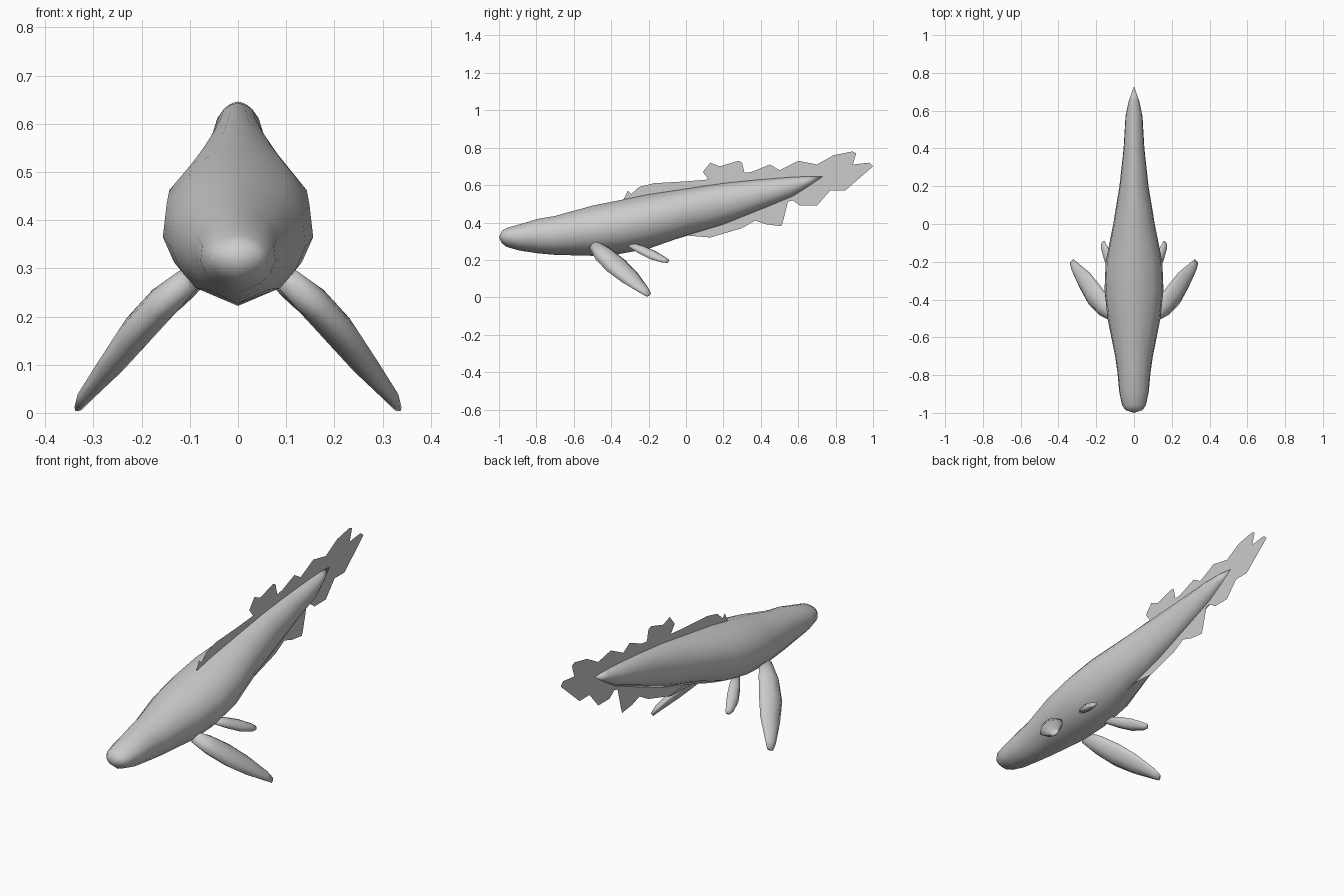
import bpy
import bmesh
from mathutils import Vector

cube = bpy.data.objects.get("Cube")
if cube:
    bpy.data.objects.remove(cube)

grey = bpy.data.materials.new("plain grey skin")
grey.use_nodes = True
skin_colour = (0.6, 0.6, 0.6, 1)
grey.diffuse_color = skin_colour
grey.node_tree.nodes["Principled BSDF"].inputs["Base Color"].default_value = skin_colour


def finish(bm, name):
    """Turn a bmesh into a named, coloured object."""
    mesh = bpy.data.meshes.new(name)
    bm.to_mesh(mesh)
    bm.free()
    mesh.materials.append(grey)
    obj = bpy.data.objects.new(name, mesh)
    bpy.context.collection.objects.link(obj)
    return mesh


def loft(rings, name, start=None, end=None):
    """Skin closed rings, closing each end on a point or a flat cap."""
    bm = bmesh.new()
    loops = [[bm.verts.new(p) for p in ring] for ring in rings]
    count = len(loops[0])
    for a, b in zip(loops, loops[1:]):
        for i in range(count):
            j = (i + 1) % count
            bm.faces.new((a[i], a[j], b[j], b[i]))
    for loop, tip in ((loops[0], start), (loops[-1], end)):
        if tip is None:
            bm.faces.new(loop)
        else:
            apex = bm.verts.new(tip)
            for i in range(count):
                bm.faces.new((loop[i], loop[(i + 1) % count], apex))
    bmesh.ops.recalc_face_normals(bm, faces=bm.faces)
    mesh = finish(bm, name)
    mesh.shade_smooth()
    # Smooth shading normals point inward on the skinned parts
    mesh.normals_split_custom_set_from_vertices([-v.normal for v in mesh.vertices])


# Body stations in hundredths: along, belly, back, half width
stations = [
    (-98.5, 29, 35.5, 4.5), (-96, 27, 37, 6.3), (-89, 25, 39, 7.8), (-79, 23.5, 42, 8.7),
    (-70, 22.7, 43.5, 10), (-50, 22.2, 49, 14), (-35, 23.3, 52, 15.6), (-20, 26, 55, 15),
    (0, 33, 58, 11), (20, 39, 61, 7.7), (40, 47, 63, 5.5), (57, 54, 64.3, 4.5),
    (65, 59, 64.6, 2.8),
]


def body_ring(along, belly, back, half):
    """Keeled belly, full flanks and a softly ridged back."""
    mid = belly + (back - belly) * 0.46
    right = [(0.62, belly + (mid - belly) * 0.3), (0.85, belly + (mid - belly) * 0.6),
             (1, mid), (0.95, mid + (back - mid) * 0.44), (0.65, mid + (back - mid) * 0.78),
             (0.3, mid + (back - mid) * 0.94)]
    outline = [(0, belly)] + right + [(0, back)] + [(-x, z) for x, z in reversed(right)]
    return [Vector((x * half, along, z)) / 100 for x, z in outline]


loft([body_ring(*s) for s in stations], "body", (0, -1, 0.32), (0, 0.73, 0.645))


# Flippers: flattened tapering blades swept back and down
def flipper(name, side, path, chords, thickness, chord_dir):
    points = [Vector(p) / 100 for p in path]
    run = (points[-1] - points[0]).normalized()
    chord = Vector(chord_dir)
    chord = (chord - run * chord.dot(run)).normalized()
    normal = run.cross(chord)
    shape = [(-1, 0), (-0.6, 0.8), (0.1, 1), (0.7, 0.5), (1, 0),
             (0.7, -0.5), (0.1, -1), (-0.6, -0.8)]
    rings = []
    for p, c, t in zip(points, chords, thickness):
        ring = [p + chord * u * c / 100 + normal * v * t / 100 for u, v in shape]
        rings.append([Vector((side * q.x, q.y, q.z)) for q in ring])
    loft(rings, name)


for label, side in (("left", 1), ("right", -1)):
    flipper(label + "_front_flipper", side,
            [(10, -49, 28), (15.5, -44, 23), (21, -37.5, 17), (26, -30, 10.5),
             (31.5, -22.5, 3.8), (33, -20, 1.2)],
            (3.5, 5.7, 6.5, 5.5, 3, 1.7), (2.5, 3.4, 3.4, 2.7, 1.6, 0.8), (-1, 1, 1))
    flipper(label + "_rear_flipper", side,
            [(7, -31, 28.5), (10.5, -24, 25.5), (13.5, -18, 22.7), (16, -12, 20.1), (16.5, -9.5, 19.2)],
            (1.5, 3, 3.3, 2.2, 1.2), (1.2, 1.9, 1.9, 1.3, 0.6), (-1, 0.7, 1))

# Ragged flame-edged fin: a flat sheet along the centre line, in hundredths
upper_edge = [
    (-34, 51), (-31, 57), (-29, 55), (-25, 59), (-17, 61), (-20, 57), (-15, 55), (-8, 56),
    (0, 62), (12, 63), (9, 67), (13, 72), (18, 70), (28, 73), (30, 72), (25, 69), (26, 66),
    (35, 67), (45, 71), (45, 68), (42, 66), (50, 68), (60, 73), (60, 70), (57, 67), (64, 67),
    (70, 71), (79, 76), (89, 78), (91, 77), (87, 74), (89, 71), (98, 72), (100, 70),
]
lower_edge = [
    (88, 66), (81, 61), (86, 60), (85, 57), (77, 57), (74, 54), (69, 53), (70, 49), (61, 49),
    (57, 52), (50, 50), (45, 45), (52, 41), (51, 38), (43, 39), (37, 41), (30, 37), (23, 38),
    (14, 36), (13, 32), (1, 33), (-9, 30), (-18, 29),
]
bm = bmesh.new()
verts = [bm.verts.new((0, y / 100, z / 100)) for y, z in upper_edge + lower_edge]
bm.faces.new(verts)
bmesh.ops.triangulate(bm, faces=bm.faces)
finish(bm, "tail_fin")
